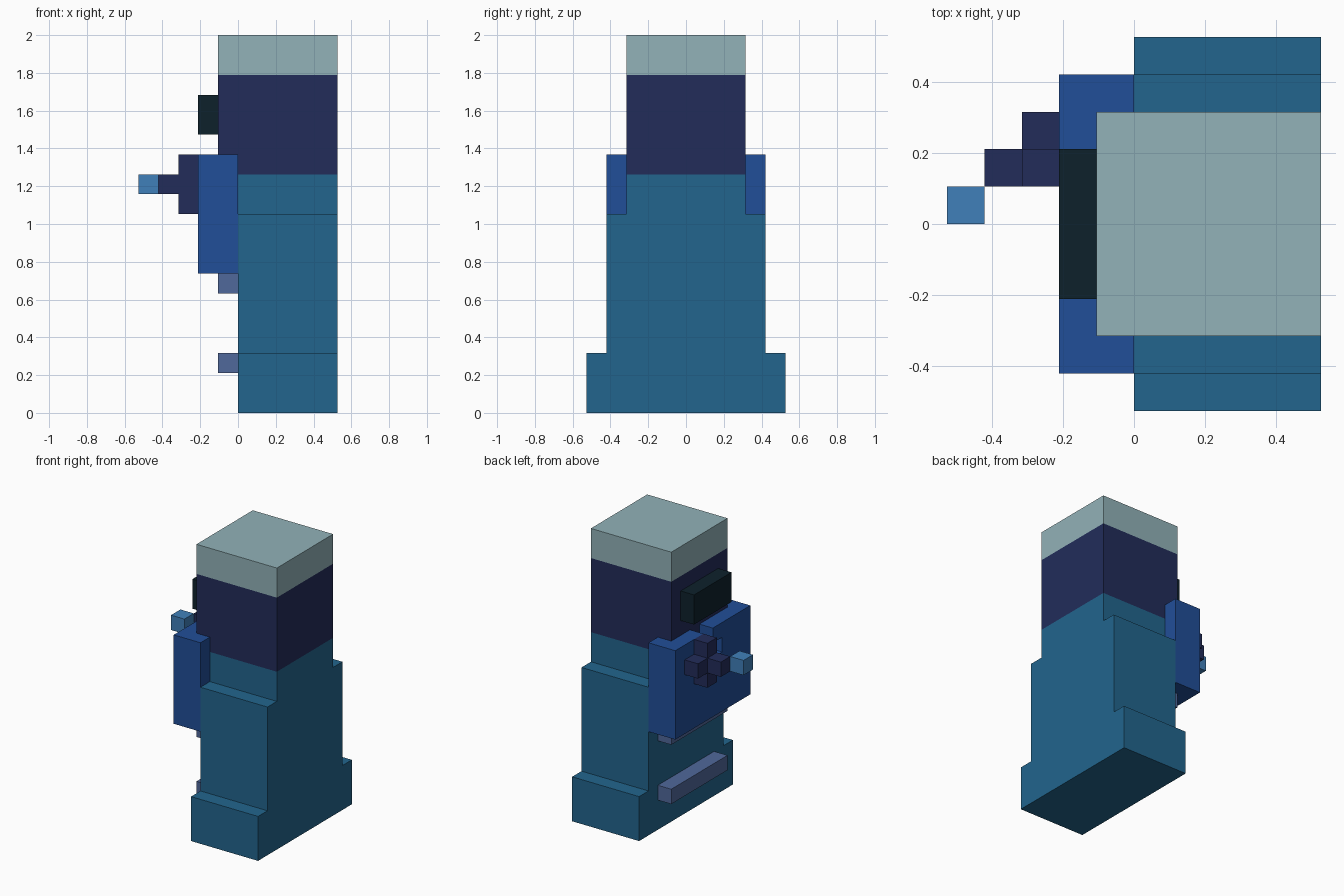
import bpy
import bmesh

cube = bpy.data.objects.get("Cube")
if cube:
    bpy.data.objects.remove(cube, do_unlink=True)

U = 2 / 19  # block size: the model is 19 blocks tall


def linear(c):
    c /= 255
    return c / 12.92 if c <= 0.04045 else ((c + 0.055) / 1.055) ** 2.4


def material(name, rgb):
    colour = (*[linear(c) for c in rgb], 1)
    mat = bpy.data.materials.new(name)
    mat.use_nodes = True
    mat.diffuse_color = colour
    bsdf = next(n for n in mat.node_tree.nodes if n.type == 'BSDF_PRINCIPLED')
    bsdf.inputs["Base Color"].default_value = colour
    return mat


TEAL = material("teal", (34, 101, 141))
BLUE = material("royal blue", (33, 78, 152))
NAVY = material("navy", (34, 44, 90))
PALE = material("pale grey green", (146, 178, 184))
BLACK = material("blue black", (13, 33, 43))
SKY = material("sky blue", (64, 128, 186))
SLATE = material("slate blue", (80, 104, 155))


def prism(name, x0, x1, outline, mat):
    """Extrude a (y, z) outline, in blocks, from x0 to x1."""
    bm = bmesh.new()
    face = bm.faces.new([bm.verts.new((x0 * U, y * U, z * U)) for y, z in outline])
    out = bmesh.ops.extrude_face_region(bm, geom=[face])
    bmesh.ops.translate(bm, vec=((x1 - x0) * U, 0, 0),
                        verts=[v for v in out["geom"] if isinstance(v, bmesh.types.BMVert)])
    bmesh.ops.recalc_face_normals(bm, faces=bm.faces)
    mesh = bpy.data.meshes.new(name)
    bm.to_mesh(mesh)
    bm.free()
    mesh.materials.append(mat)
    obj = bpy.data.objects.new(name, mesh)
    bpy.context.collection.objects.link(obj)
    return obj


def box(name, x, y, z, mat):
    return prism(name, x[0], x[1],
                 [(y[0], z[0]), (y[1], z[0]), (y[1], z[1]), (y[0], z[1])], mat)


def mirrored(half):
    """Complete a half outline (y > 0, bottom to top) across y = 0."""
    return half + [(-y, z) for y, z in reversed(half)]


# Stepped body: wide foot, trunk and neck
prism("stepped_body", 0, 5,
      mirrored([(5, 0), (5, 3), (4, 3), (4, 10), (3, 10), (3, 12)]), TEAL)

# Head, cap and visor
box("head", (-1, 5), (-3, 3), (12, 17), NAVY)
box("cap", (-1, 5), (-3, 3), (17, 19), PALE)
box("visor", (-2, -1), (-2, 2), (14, 16), BLACK)

# Chest plate: backing that wraps the head, and a face with a cross-shaped slot
prism("chest_backing", -1, 0, mirrored([(4, 7), (4, 13), (3, 13), (3, 12)]), BLUE)
slot = [(1, 13), (1, 12), (2, 12), (2, 11), (1, 11), (1, 10),
        (0, 10), (0, 11), (-1, 11), (-1, 12), (0, 12), (0, 13)]
prism("chest_face", -2, -1, [(-4, 7), (4, 7), (4, 13)] + slot + [(-4, 13)], BLUE)

# Knob standing on the chest plate, with a small block off its tip
box("knob_column", (-3, -2), (1, 2), (10, 13), NAVY)
box("knob_side", (-3, -2), (2, 3), (11, 12), NAVY)
box("knob_tip", (-4, -3), (1, 2), (11, 12), NAVY)
box("tip_block", (-5, -4), (0, 1), (11, 12), SKY)

# Cross bars below the chest plate
for label, z in (("lower", 2), ("upper", 6)):
    box(label + "_bar", (-1, 0), (-3, 3), (z, z + 1), SLATE)
